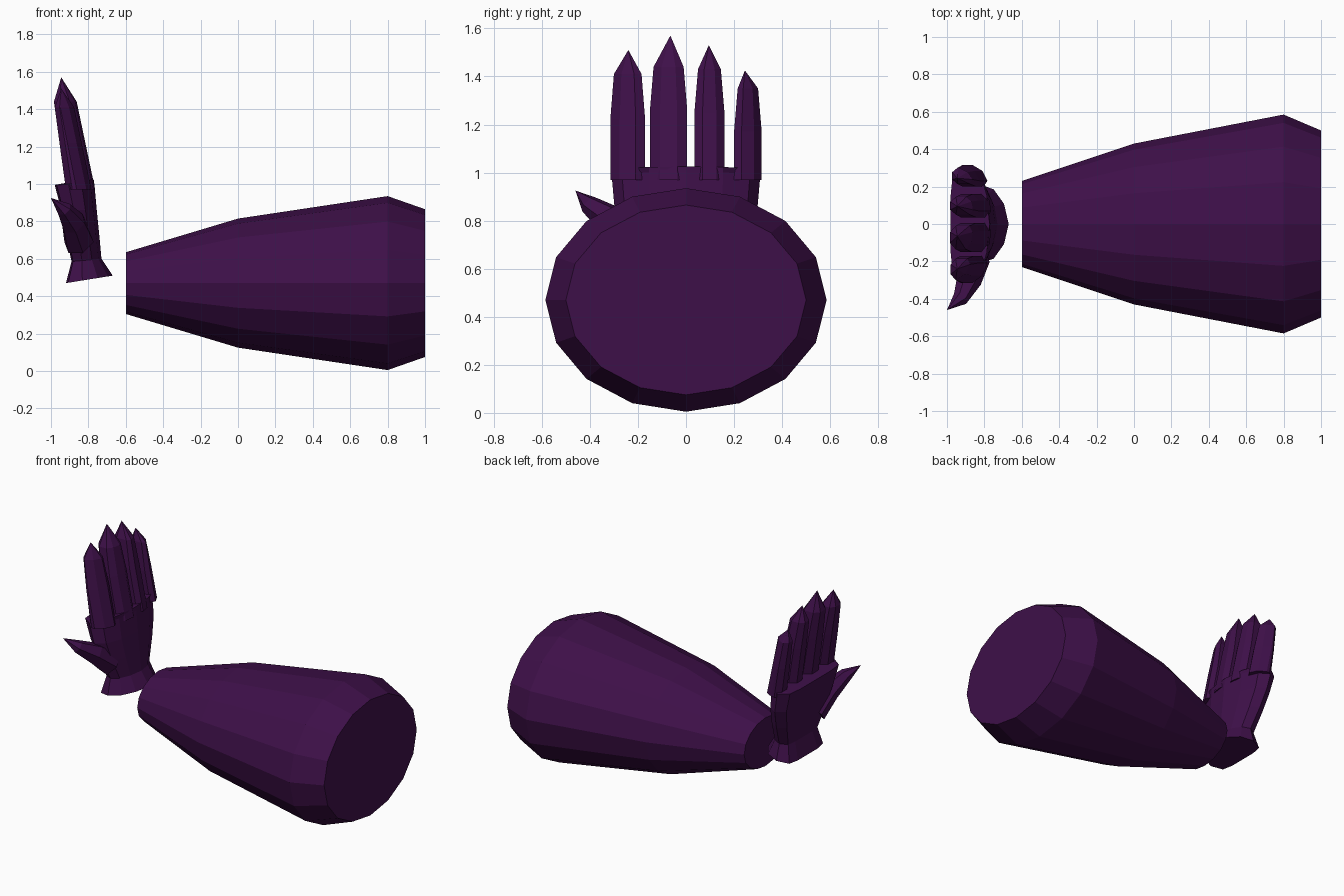
import bpy, bmesh, math
from mathutils import Vector

if "Cube" in bpy.data.objects:
    bpy.data.objects.remove(bpy.data.objects["Cube"])

purple = bpy.data.materials.new("dark purple")
purple.diffuse_color = (0.048, 0.005, 0.066, 1)
purple.use_nodes = True
purple.node_tree.nodes["Principled BSDF"].inputs["Base Color"].default_value = purple.diffuse_color


def loft(name, rings, tip=None):
    """Skin a list of equal-sized rings; close with caps or a pointed tip."""
    bm = bmesh.new()
    loops = [[bm.verts.new(p) for p in r] for r in rings]
    n = len(loops[0])
    for a, b in zip(loops, loops[1:]):
        for i in range(n):
            j = (i + 1) % n
            bm.faces.new((a[i], a[j], b[j], b[i]))
    bm.faces.new(loops[0][::-1])
    if tip is None:
        bm.faces.new(loops[-1])
    else:
        t = bm.verts.new(tip)
        for i in range(n):
            bm.faces.new((loops[-1][i], loops[-1][(i + 1) % n], t))
    bmesh.ops.recalc_face_normals(bm, faces=bm.faces)
    me = bpy.data.meshes.new(name)
    bm.to_mesh(me)
    bm.free()
    me.materials.append(purple)
    ob = bpy.data.objects.new(name, me)
    bpy.context.collection.objects.link(ob)
    return ob


# Forearm: tapered 16-sided oval tube
def oval(x, ry, rz, n=16):
    return [(x, ry * math.sin(2 * math.pi * i / n),
             0.47 + rz * math.cos(2 * math.pi * i / n)) for i in range(n)]


loft("forearm", [oval(-0.6, 0.23, 0.165), oval(0, 0.43, 0.345),
                 oval(0.8, 0.585, 0.465), oval(1.0, 0.5, 0.395)])


# Palm and flared wrist: D-shaped sections, flat towards -x, rounded behind
D_SHAPE = [(0, 0), (0, 0.5), (0.05, 0.85), (0.35, 1), (0.68, 0.86), (0.9, 0.5), (1, 0)]
D_LOOP = D_SHAPE + [(u, -v) for u, v in D_SHAPE[-2:0:-1]]


def d_ring(zf, zb, xf, xb, w):
    return [(xf + (xb - xf) * u, w * v, zf + (zb - zf) * u) for u, v in D_LOOP]


loft("palm", [d_ring(0.47, 0.51, -0.92, -0.67, 0.215),
              d_ring(0.585, 0.60, -0.89, -0.73, 0.185),
              d_ring(0.73, 0.73, -0.92, -0.742, 0.25),
              d_ring(0.86, 0.86, -0.945, -0.755, 0.298),
              d_ring(0.995, 1.0, -0.98, -0.768, 0.31),
              d_ring(1.005, 1.025, -0.925, -0.772, 0.31)])


# Fingers: chamfered box sections leaning forward to a pointed tip
def finger_ring(z, xf, xb, y0, y1, lean):
    c, s = (y1 - y0) * 0.27, (xb - xf) * 0.25
    kf, kb = max(lean, 0), max(-lean, 0)   # outer side of the back slopes forward
    return [(xf, y0 + c, z), (xf, y1 - c, z), (xf + s, y1, z),
            (xb - s * 0.6 - kf * 1.3, y1, z), (xb - kf * 0.6, y1 - c, z),
            (xb - kb * 0.6, y0 + c, z), (xb - s * 0.6 - kb * 1.3, y0, z), (xf + s, y0, z)]


fingers = {  # y range, bend height, knuckle height, tip y, tip z, back offset, lean
    "little_side_finger": (0.20, 0.315, 1.17, 1.35, 0.245, 1.425, -0.02, 0.045),
    "ring_finger": (0.035, 0.16, 1.25, 1.43, 0.095, 1.53, 0, 0.015),
    "middle_finger": (-0.15, 0.005, 1.26, 1.44, -0.065, 1.57, 0, -0.015),
    "index_finger": (-0.315, -0.17, 1.22, 1.41, -0.24, 1.51, -0.02, -0.045),
}
for name, (y0, y1, zm, zt, yt, ztip, off, lean) in fingers.items():
    def fx(z):
        return -0.925 - 0.134 * (z - 1.0)

    def bx(z):
        return -0.77 - 0.21 * (z - 1.0) + off
    loft(name, [finger_ring(0.97, -0.92, bx(0.97), y0, y1, lean),
                finger_ring(zm, fx(zm), bx(zm), y0, y1, lean),
                finger_ring(zt, fx(zt), bx(zt), y0 + 0.015, y1 - 0.015, lean)],
         (-0.945, yt, ztip))


# Thumb: five-sided taper pointing out and forward
def tube_ring(centre, direction, r, n=6):
    q = Vector(direction).to_track_quat('Z', 'Y')
    return [Vector(centre) + q @ Vector((r * math.cos(2 * math.pi * i / n),
                                         r * math.sin(2 * math.pi * i / n), 0)) for i in range(n)]


loft("thumb", [tube_ring((-0.85, -0.17, 0.69), (-0.3, -0.7, 0.6), 0.085),
               tube_ring((-0.88, -0.29, 0.79), (-0.4, -0.7, 0.6), 0.07),
               tube_ring((-0.93, -0.40, 0.865), (-0.5, -0.6, 0.6), 0.042)],
     (-1.0, -0.46, 0.925))
